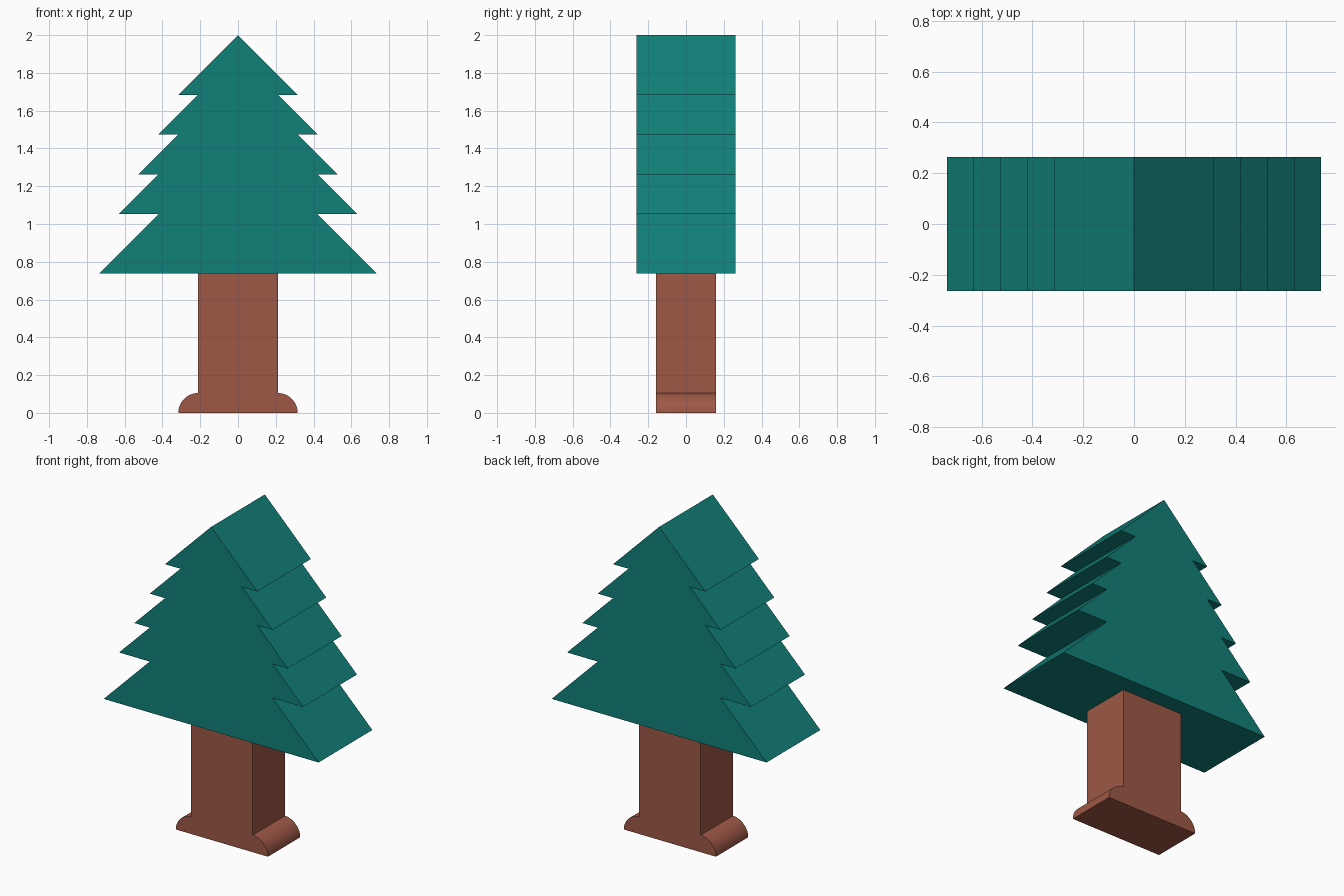
import bpy, bmesh, math

if "Cube" in bpy.data.objects:
    bpy.data.objects.remove(bpy.data.objects["Cube"])

U = 2 / 19  # the model sits on a grid 19 units tall


def material(name, rgb):
    m = bpy.data.materials.new(name)
    m.diffuse_color = (*rgb, 1)
    m.use_nodes = True
    m.node_tree.nodes["Principled BSDF"].inputs["Base Color"].default_value = m.diffuse_color
    return m


def extrude_profile(name, right_side, half_depth, mat):
    """Mirror a right-hand outline (x, z) across x = 0 and extrude it along y."""
    left_side = [(-x, z) for x, z in reversed(right_side) if x > 0]
    bm = bmesh.new()
    verts = [bm.verts.new((x * U, -half_depth * U, z * U))
             for x, z in right_side + left_side]
    face = bm.faces.new(verts)
    ext = bmesh.ops.extrude_face_region(bm, geom=[face])
    moved = [g for g in ext["geom"] if isinstance(g, bmesh.types.BMVert)]
    bmesh.ops.translate(bm, verts=moved, vec=(0, 2 * half_depth * U, 0))
    bmesh.ops.recalc_face_normals(bm, faces=bm.faces)
    mesh = bpy.data.meshes.new(name)
    bm.to_mesh(mesh)
    bm.free()
    mesh.materials.append(mat)
    obj = bpy.data.objects.new(name, mesh)
    bpy.context.collection.objects.link(obj)
    return obj


green = material("pine green", (0.0056, 0.216, 0.191))
brown = material("bark brown", (0.342, 0.098, 0.061))

# Trunk with quarter-round roots
root = [(2 + math.cos(a), math.sin(a))
        for a in (math.radians(90 * i / 16) for i in range(17))]
trunk = extrude_profile("trunk", root + [(2, 7)], 1.5, brown)
bpy.context.view_layer.objects.active = trunk
trunk.select_set(True)
bpy.ops.object.shade_smooth_by_angle(angle=math.radians(30))

# Foliage: five 45 degree tiers, each stepping back one unit or more underneath
tiers = [(7, 7, 4, 10), (6, 10, 4, 12), (5, 12, 3, 14), (4, 14, 2, 16), (3, 16, 0, 19)]
outline = [p for x0, z0, x1, z1 in tiers for p in ((x0, z0), (x1, z1))]
extrude_profile("foliage", outline, 2.5, green)
